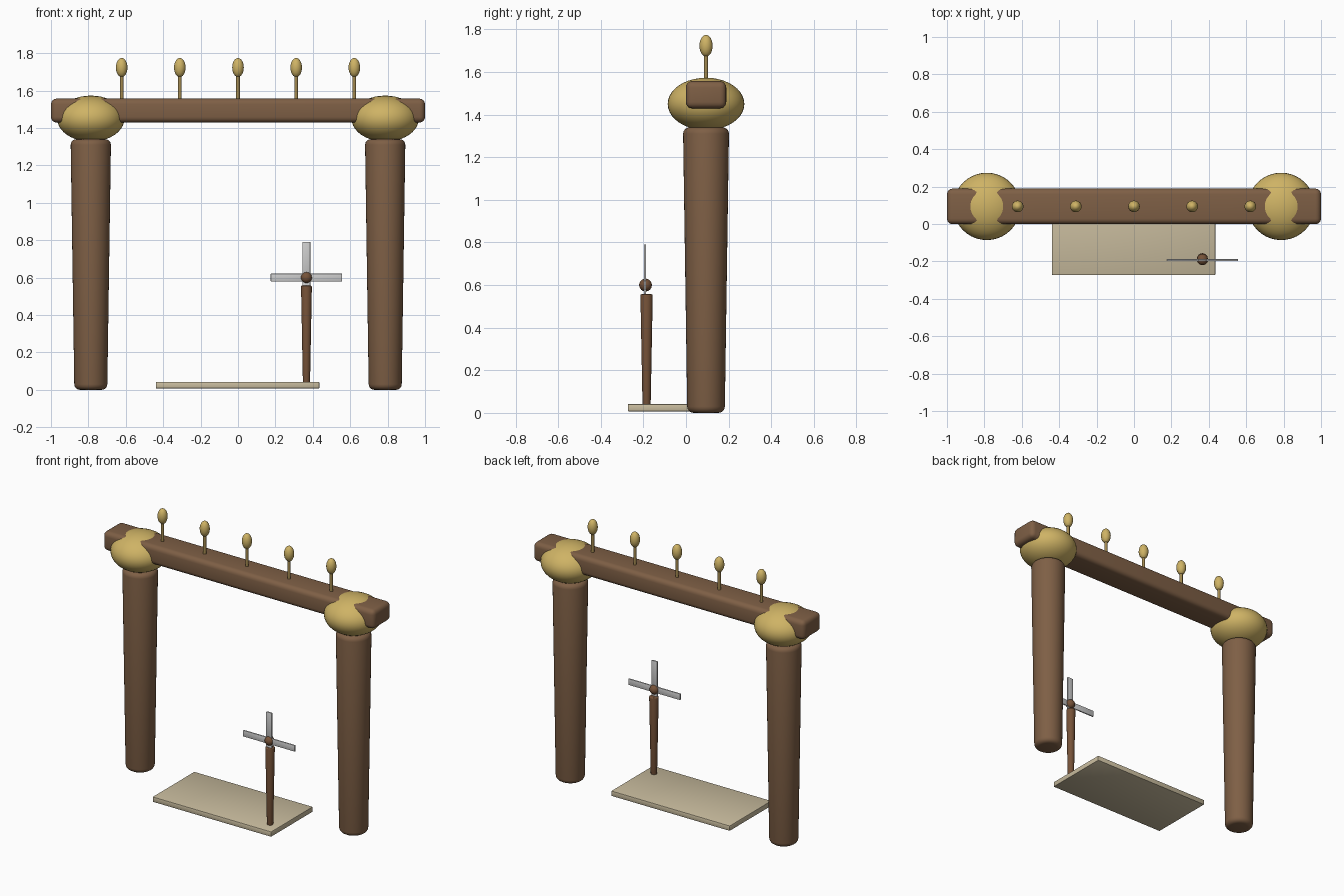
import bpy, bmesh, math
from mathutils import Matrix

if "Cube" in bpy.data.objects:
    bpy.data.objects.remove(bpy.data.objects["Cube"])


def material(name, r, g, b):
    m = bpy.data.materials.new(name)
    m.diffuse_color = (r, g, b, 1)
    m.use_nodes = True
    m.node_tree.nodes["Principled BSDF"].inputs["Base Color"].default_value = m.diffuse_color
    return m


WOOD = material("wood", 0.21, 0.115, 0.06)
DARK_WOOD = material("dark_wood", 0.18, 0.085, 0.04)
GOLD = material("gold", 0.62, 0.45, 0.13)
BRASS = material("brass", 0.36, 0.25, 0.08)
STONE = material("stone", 0.58, 0.5, 0.34)
METAL = material("metal", 0.7, 0.68, 0.68)


def finish(name, bm, loc, mat):
    bmesh.ops.recalc_face_normals(bm, faces=bm.faces)
    me = bpy.data.meshes.new(name)
    bm.to_mesh(me)
    bm.free()
    ob = bpy.data.objects.new(name, me)
    ob.location = loc
    me.materials.append(mat)
    bpy.context.collection.objects.link(ob)
    bpy.context.view_layer.objects.active = ob
    ob.select_set(True)
    bpy.ops.object.shade_smooth_by_angle(angle=math.radians(40))
    ob.select_set(False)
    return ob


def box(name, size, loc, mat, bevel, segments=3):
    bm = bmesh.new()
    bmesh.ops.create_cube(bm, size=1, matrix=Matrix.Diagonal((*size, 1)))
    bmesh.ops.bevel(bm, geom=bm.edges[:], offset=bevel, segments=segments,
                    profile=0.5, affect='EDGES')
    return finish(name, bm, loc, mat)


def ellipsoid(name, radii, loc, mat, segments=32):
    bm = bmesh.new()
    bmesh.ops.create_uvsphere(bm, u_segments=segments, v_segments=segments // 2,
                              radius=1, matrix=Matrix.Diagonal((*radii, 1)))
    return finish(name, bm, loc, mat)


def post(name, r_low, r_high, z0, z1, x, y, mat, bevel=0, sides=32):
    bm = bmesh.new()
    bmesh.ops.create_cone(bm, cap_ends=True, segments=sides,
                          radius1=r_low, radius2=r_high, depth=z1 - z0)
    if bevel:
        rims = [e for e in bm.edges
                if abs(e.verts[0].co.z - e.verts[1].co.z) < 1e-5]
        bmesh.ops.bevel(bm, geom=rims, offset=bevel, segments=4,
                        profile=0.5, affect='EDGES')
    return finish(name, bm, (x, y, (z0 + z1) / 2), mat)


GATE_Y = 0.094

# gate: tapered columns, flattened capitals, rounded lintel
for side, x in (("left", -0.787), ("right", 0.787)):
    post(side + "_column", 0.088, 0.108, 0, 1.34, x, GATE_Y, WOOD, 0.03, 40)
    ellipsoid(side + "_capital", (0.18, 0.18, 0.123), (x, GATE_Y, 1.45), GOLD, 40)
box("lintel", (2.0, 0.19, 0.128), (0, GATE_Y, 1.493), WOOD, 0.03, 4)

# row of finials on the lintel
for i in range(5):
    x = -0.622 + 0.311 * i
    post(f"finial_stem_{i + 1}", 0.01, 0.01, 1.54, 1.70, x, GATE_Y, BRASS, 0, 16)
    ellipsoid(f"finial_bulb_{i + 1}", (0.031, 0.031, 0.051), (x, GATE_Y, 1.723), GOLD, 24)

# ground slab
box("slab", (0.875, 0.44, 0.035), (-0.002, -0.053, 0.0245), STONE, 0.005, 2)

# pinwheel: post, hub and four thin blades
PX, PY, HUB_Z = 0.366, -0.193, 0.6
post("pinwheel_post", 0.019, 0.029, 0.03, 0.557, PX, -0.185, DARK_WOOD, 0.006, 24)
ellipsoid("pinwheel_hub", (0.03, 0.03, 0.03), (PX, PY + 0.003, HUB_Z), DARK_WOOD, 24)
for i in range(4):
    a = i * math.pi / 2
    blade = box(f"pinwheel_blade_{i + 1}", (0.182, 0.01, 0.042),
                (PX + 0.1 * math.cos(a), PY, HUB_Z + 0.1 * math.sin(a)), METAL, 0.003, 2)
    blade.rotation_euler.y = -a
